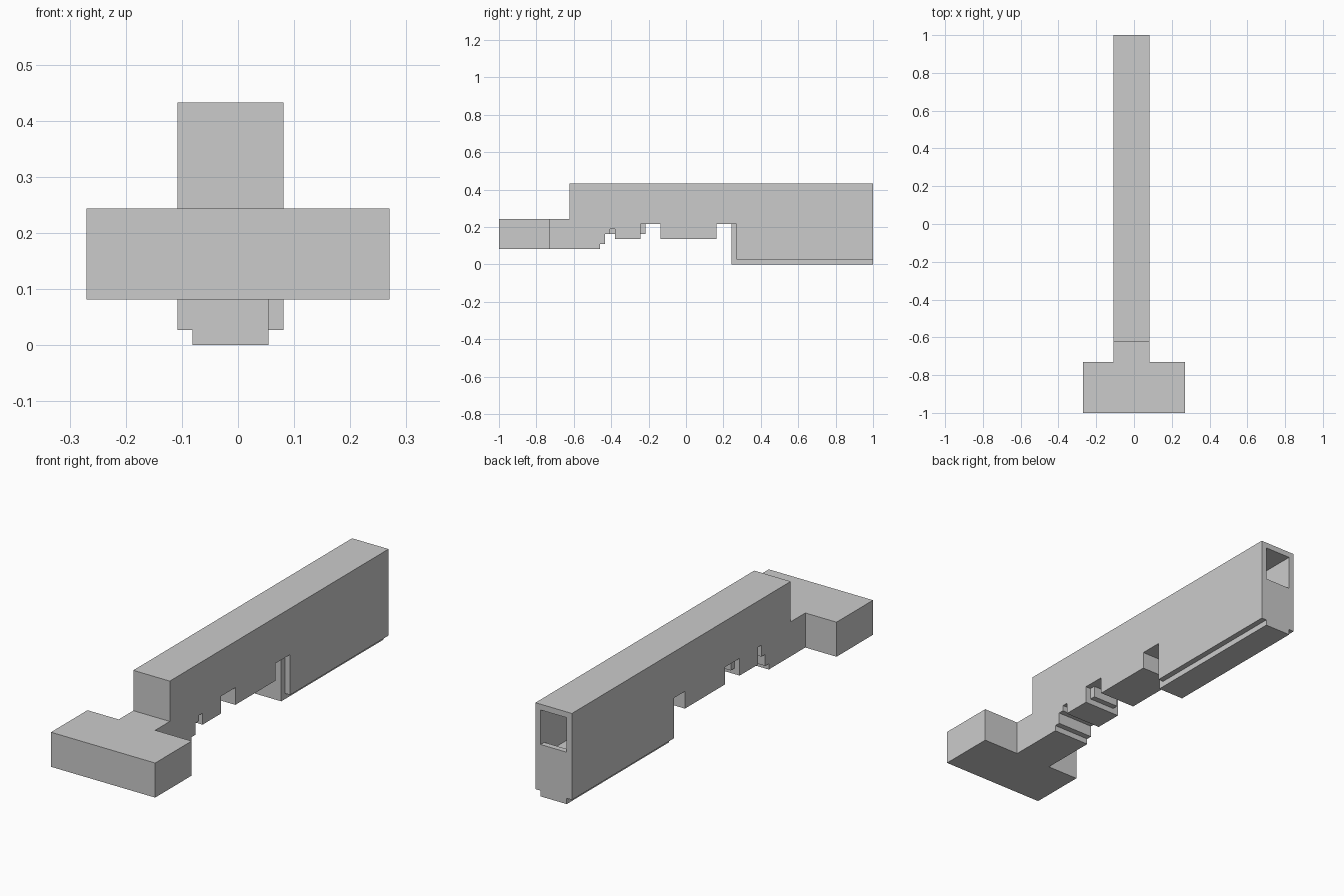
import bpy, bmesh

if "Cube" in bpy.data.objects:
    bpy.data.objects.remove(bpy.data.objects["Cube"])

U = 2 / 74  # one block of the grid the model is drawn on


def prism(name, profile, x0, x1):
    """Extrude a side profile of (y, z) blocks from x0 to x1."""
    bm = bmesh.new()
    verts = [bm.verts.new((x0 * U, -1 + y * U, z * U)) for y, z in profile]
    face = bm.faces.new(verts)
    out = bmesh.ops.extrude_face_region(bm, geom=[face])
    moved = [g for g in out["geom"] if isinstance(g, bmesh.types.BMVert)]
    bmesh.ops.translate(bm, verts=moved, vec=((x1 - x0) * U, 0, 0))
    bmesh.ops.recalc_face_normals(bm, faces=bm.faces)
    mesh = bpy.data.meshes.new(name)
    bm.to_mesh(mesh)
    bm.free()
    ob = bpy.data.objects.new(name, mesh)
    bpy.context.collection.objects.link(ob)
    return ob


def box(name, x0, x1, y0, y1, z0, z1):
    return prism(name, [(y0, z0), (y1, z0), (y1, z1), (y0, z1)], x0, x1)


def cut(target, *size):
    """Subtract a box and apply the result."""
    cutter = box("cutter", *size)
    cutter.hide_render = True
    mod = target.modifiers.new("cut", "BOOLEAN")
    mod.operation, mod.solver, mod.object = "DIFFERENCE", "EXACT", cutter
    bpy.context.view_layer.update()
    graph = bpy.context.evaluated_depsgraph_get()
    mesh = bpy.data.meshes.new_from_object(target.evaluated_get(graph))
    target.modifiers.clear()
    target.data = mesh
    bpy.data.objects.remove(cutter)


# Wide cross bar at the front
box("cross_bar", -10, 10, 0, 10, 3, 9)

# Long body with its stepped underside
body = prism("body", [
    (10, 3), (20, 3), (20, 4), (21, 4), (21, 6), (23, 6), (23, 5), (28, 5),
    (28, 6), (29, 6), (29, 8), (32, 8), (32, 5), (43, 5), (43, 8), (46, 8),
    (46, 0), (74, 0), (74, 16), (14, 16), (14, 9), (10, 9)], -4, 3)

# Side recesses, outside the narrower core on each side
for x0, x1, top in ((-5, -3, 8), (2, 4, 7)):
    cut(body, x0, x1, 45, 75, -1, 1)       # beside the bottom rail
    cut(body, x0, x1, 28, 29.5, 5.5, 8)    # behind the second step
    cut(body, x0, x1, 22, 23, 5.5, top)    # small slot
cut(body, 2, 4, 45, 47, -1, 8)             # right front corner of the deep part

# Hollow chamber and the window in the back end
cut(body, -3, 2, 48, 73, 7, 15)
cut(body, -3, 2, 72.5, 75, 9, 15)
body.data.name = "body"
